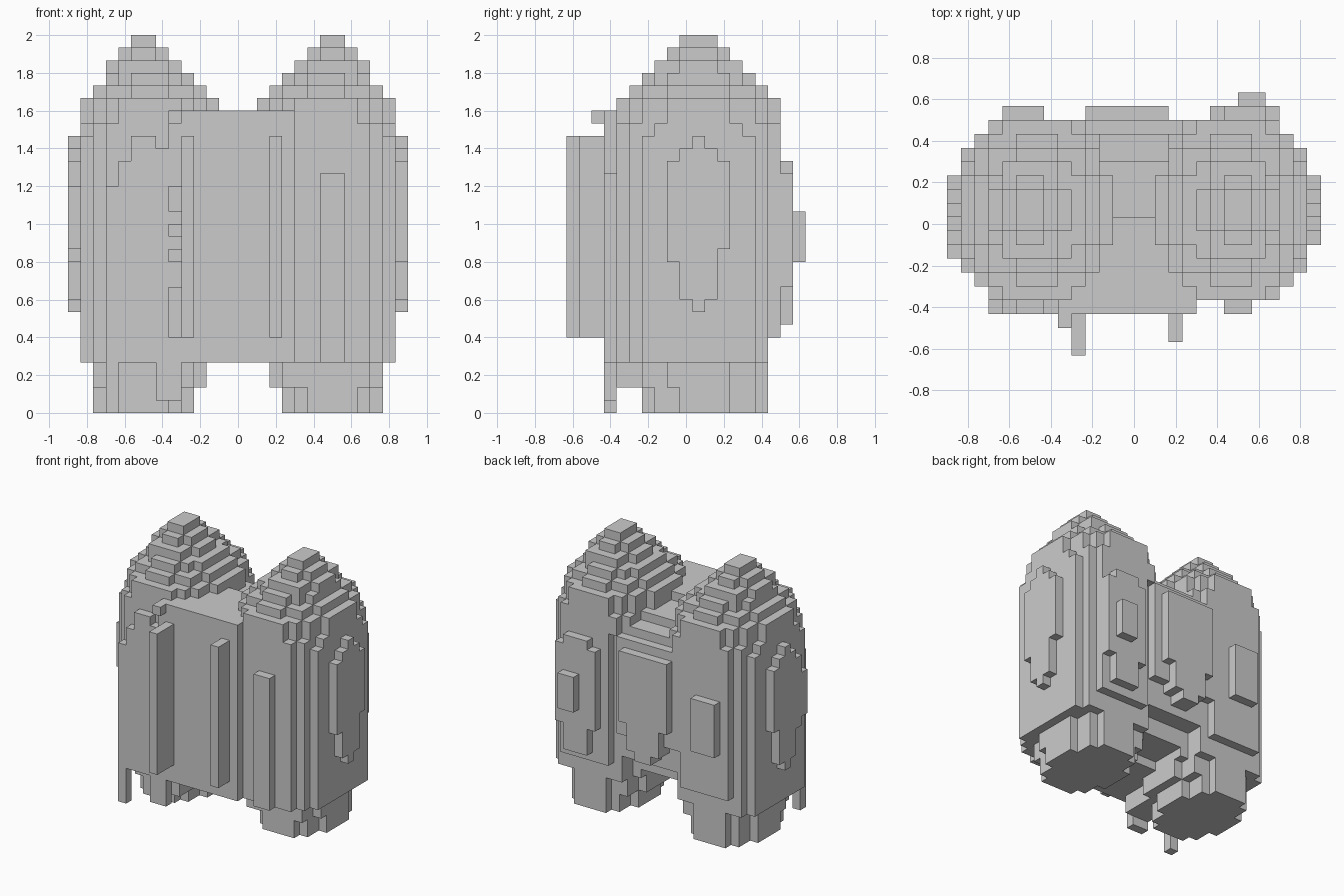
import bpy, bmesh

if "Cube" in bpy.data.objects:
    bpy.data.objects.remove(bpy.data.objects["Cube"])

U = 1 / 15            # edge of one cube
X0, Y0 = -0.9, -19 / 30
parts = {}


def cell_range(a, b, origin):
    return range(round((a - origin) / U), round((b - origin) / U))


def box(name, x0, x1, y0, y1, z0, z1, oval=None):
    """Fill a box with cubes, or only where it meets an oval (x0, x1, y0, y1)."""
    cells = parts.setdefault(name, set())
    ox0, ox1, oy0, oy1 = oval or (x0, x1, y0, y1)
    xs, ys = cell_range(ox0, ox1, X0), cell_range(oy0, oy1, Y0)
    cx, cy = (xs.start + xs.stop - 1) / 2, (ys.start + ys.stop - 1) / 2
    for i in cell_range(x0, x1, X0):
        for j in cell_range(y0, y1, Y0):
            d = ((i - cx) * 2 / len(xs)) ** 2 + ((j - cy) * 2 / len(ys)) ** 2
            if oval is None or d <= 1.0:
                cells.update((i, j, k) for k in cell_range(z0, z1, 0))


def build(name, cells, solid):
    """Make a mesh of the exposed cube faces."""
    bm = bmesh.new()
    verts = {}
    for c in sorted(cells):
        for axis in range(3):
            for side in (0, 1):
                n = list(c)
                n[axis] += 2 * side - 1
                if tuple(n) in solid:
                    continue
                quad = []
                for u, v in ((0, 0), (1, 0), (1, 1), (0, 1)):
                    p = list(c)
                    p[axis] += side
                    p[(axis + 1) % 3] += u
                    p[(axis + 2) % 3] += v
                    p = tuple(p)
                    if p not in verts:
                        verts[p] = bm.verts.new((X0 + p[0] * U, Y0 + p[1] * U, p[2] * U))
                    quad.append(verts[p])
                bm.faces.new(quad if side else quad[::-1])
    me = bpy.data.meshes.new(name)
    bm.to_mesh(me)
    bm.free()
    bpy.context.collection.objects.link(bpy.data.objects.new(name, me))


# Domed layers: outer x, inner x, front y, back y, bottom z, top z
domes = [
    (.833, .1, -.367, .5, 1.533, 1.6), (.833, .1, -.367, .5, 1.6, 1.667),
    (.767, .167, -.3, .433, 1.667, 1.733), (.7, .233, -.233, .367, 1.733, 1.8),
    (.7, .3, -.167, .3, 1.8, 1.867), (.633, .367, -.1, .233, 1.867, 1.933),
    (.567, .433, -.033, .167, 1.933, 2),
]
for name, s in (("left", -1), ("right", 1)):
    def side(part, a, b, y0, y1, z0, z1, oval=None):
        if oval:
            oval = (*sorted((s * oval[0], s * oval[1])), *oval[2:])
        box(f"{name}_{part}", *sorted((s * a, s * b)), y0, y1, z0, z1, oval)

    # Tower shaft: one oval, trimmed flat on its sides
    oval = (.9, .033, -.433, .567)
    side("tower", .833, .167, -.367, .3, .267, 1.4, oval)
    side("tower", .833, .233, .3, .433, .267, 1.4, oval)
    side("tower", .767, .3, .433, .5, .4, 1.4, oval)
    side("tower", .833, .1, -.367, .5, 1.4, 1.467, oval)
    side("tower", .833, .1, -.367, .5, 1.467, 1.533, (.833, .1, -.433, .567))
    for a, b, y0, y1, z0, z1 in domes:
        side("tower", a, b, y0, y1, z0, z1, (a, b, y0, y1))
    # Raised panel on the outer side
    for y0, y1, z0, z1 in ((-.1, .233, .867, 1.333), (-.1, .167, .8, .867),
                           (-.033, .167, .6, 1.4), (.033, .1, .533, 1.467)):
        side("tower", .9, .833, y0, y1, z0, z1)
    # Leg and the wider collar above it
    side("leg", .767, .233, -.233, .433, 0, .333, (.767, .233, -.233, .433))
    side("leg", .767, .167, -.233, .433, .133, .333, (.767, .167, -.3, .433))

# Raised panels on the front and back of the towers
box("right_tower", .433, .567, -.433, -.3, .267, 1.267)
box("right_tower", .367, .7, .5, .567, .667, 1.267)
box("right_tower", .433, .633, .5, .567, .467, 1.333)
box("right_tower", .5, .633, .5, .633, .8, 1.067)
box("left_tower", -.9, -.833, -.167, -.1, .867, 1.2)
box("left_tower", -.633, -.433, .5, .567, .733, 1.133)
for x0, x1, top in ((-.7, -.633, 1.2), (-.633, -.567, 1.333),
                    (-.567, -.433, 1.467), (-.433, -.367, 1.4)):
    box("left_tower", x0, x1, -.433, -.233, .267, top)

# Central block with stepped back
box("centre_block", -.367, .3, -.433, .033, .267, 1.6)
box("centre_back", -.3, .3, .033, .3, .333, 1.533)
box("centre_back", -.3, .3, .3, .433, .467, 1.467)
box("centre_back", -.3, .233, .433, .5, .667, 1.4)
box("centre_back", -.233, .167, .5, .567, .8, 1.333)
box("centre_back", -.167, .1, .433, .567, .6, .8)
box("centre_back", -.1, .033, .433, .567, .533, .6)

# Front handles and ragged hinge beside them
box("left_handle", -.3, -.233, -.633, -.433, .4, 1.467)
box("right_handle", .167, .233, -.567, -.433, .4, 1.467)
for z0, z1 in ((.4, .667), (.8, .867), (.933, 1), (1.067, 1.2), (1.533, 1.6)):
    box("hinge", -.367, -.3, -.5, -.433, z0, z1)

# Small posts under the front
box("corner_post", -.7, -.633, -.433, -.367, 0, .267)
box("short_post", -.433, -.3, -.433, -.367, .067, .267)
box("short_post", -.433, -.233, -.367, -.233, .133, .267)

solid, done = set().union(*parts.values()), set()
for part, cells in parts.items():
    build(part, cells - done, solid)
    done |= cells
